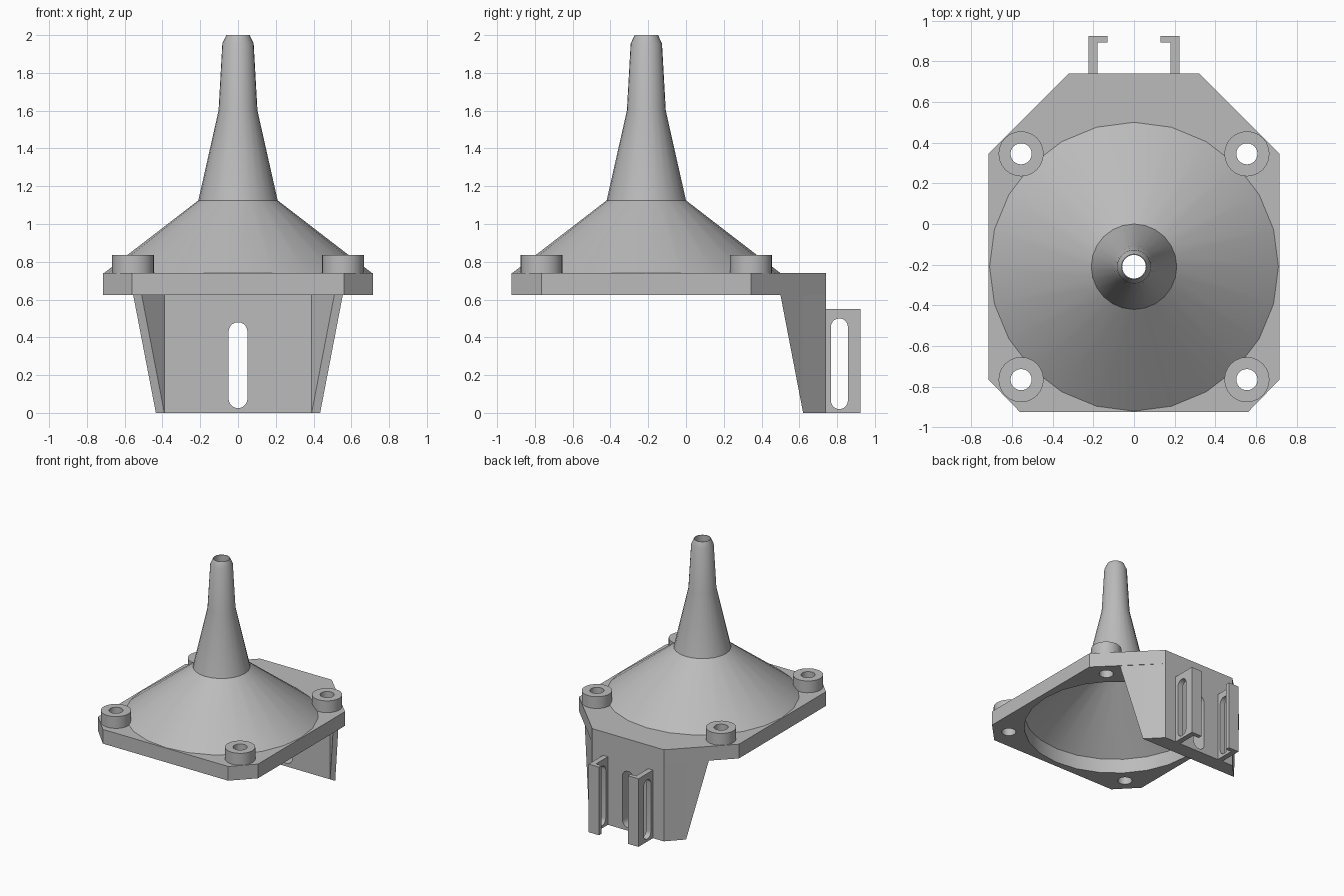
import bpy, bmesh
from math import sin, cos, pi
from mathutils import Matrix, Vector

if "Cube" in bpy.data.objects:
    bpy.data.objects.remove(bpy.data.objects["Cube"])

grey = bpy.data.materials.new("plain grey")
grey.use_nodes = True
COLOUR = (0.5, 0.5, 0.5, 1)
grey.diffuse_color = COLOUR
grey.node_tree.nodes["Principled BSDF"].inputs["Base Color"].default_value = COLOUR

PLATE_LOW, PLATE_TOP = 0.625, 0.74
AXIS_Y = -0.21          # funnel axis
SIDES = 24
WALL_IN, WALL_OUT = 0.62, 0.74


def finish(bm, name):
    bmesh.ops.recalc_face_normals(bm, faces=bm.faces)
    mesh = bpy.data.meshes.new(name)
    bm.to_mesh(mesh)
    bm.free()
    obj = bpy.data.objects.new(name, mesh)
    bpy.context.collection.objects.link(obj)
    mesh.materials.append(grey)
    bpy.ops.object.select_all(action='DESELECT')
    obj.select_set(True)
    bpy.context.view_layer.objects.active = obj
    bpy.ops.object.shade_smooth_by_angle()
    return obj


def circle(cx, cy, r, n=SIDES):
    return [(cx + r * cos(2 * pi * i / n), cy + r * sin(2 * pi * i / n)) for i in range(n)]


def slot(cx, low, high, r, n=10):
    """Upright rounded slot outline."""
    top = [(cx + r * cos(pi * i / n), high - r + r * sin(pi * i / n)) for i in range(n + 1)]
    return top + [(2 * cx - x, low + high - y) for x, y in top]


def extrude(name, loops, place, depth):
    """Fill the outer loop less its holes, then extrude; place maps 2D to 3D."""
    bm = bmesh.new()
    edges = []
    for loop in loops:
        verts = [bm.verts.new(place(*p)) for p in loop]
        edges += [bm.edges.new((verts[i - 1], verts[i])) for i in range(len(verts))]
    bmesh.ops.triangle_fill(bm, edges=edges, use_beauty=True, use_dissolve=False)
    out = bmesh.ops.extrude_face_region(bm, geom=bm.faces[:], use_keep_orig=True)
    moved = [g for g in out["geom"] if isinstance(g, bmesh.types.BMVert)]
    bmesh.ops.translate(bm, verts=moved, vec=Vector(depth))
    return finish(bm, name)


def mirrored(half):
    return half + [(-x, y) for x, y in reversed(half)]


# Base plate with funnel mouth and screw holes
corners = [(sx * 0.555, y) for sx in (-1, 1) for y in (-0.765, 0.345)]
outline = mirrored([(0.56, -0.925), (0.715, -0.765), (0.715, 0.345), (0.32, WALL_OUT)])
holes = [circle(x, y, 0.052) for x, y in corners]
extrude("base_plate", [outline, circle(0, AXIS_Y, 0.67)] + holes,
        lambda x, y: (x, y, PLATE_LOW), (0, 0, PLATE_TOP - PLATE_LOW))

# Screw bosses
for x, y in corners:
    extrude("screw_boss", [circle(x, y, 0.111), circle(x, y, 0.052)],
            lambda u, v: (u, v, PLATE_TOP), (0, 0, 0.095))

# Funnel and nozzle: one hollow turned shell
profile = [(0.71, PLATE_TOP), (0.21, 1.125), (0.103, 1.6), (0.083, 1.955), (0.062, 2.0),
           (0.058, 2.0), (0.06, 1.6), (0.165, 1.125), (0.67, PLATE_TOP)]
bm = bmesh.new()
rings = [[bm.verts.new((x, y, z)) for x, y in circle(0, AXIS_Y, r)] for r, z in profile]
for a, b in zip(rings, rings[1:] + rings[:1]):
    for i in range(SIDES):
        bm.faces.new((a[i - 1], a[i], b[i], b[i - 1]))
finish(bm, "funnel")

# Back wall: slotted middle with solid chamfered ends
extrude("back_wall", [[(-0.32, 0), (0.32, 0), (0.32, PLATE_LOW), (-0.32, PLATE_LOW)],
                      slot(0, 0.025, 0.48, 0.05)],
        lambda x, z: (x, WALL_IN, z), (0, WALL_OUT - WALL_IN, 0))

for side, s in (("left", 1), ("right", -1)):
    extrude(side + "_wall_end", [[(s * 0.32, WALL_IN), (s * 0.435, WALL_IN), (s * 0.32, WALL_OUT)]],
            lambda x, y: (x, y, 0), (0, 0, PLATE_LOW))

    # Tapered diagonal gusset under the plate
    extrude(side + "_gusset", [[(0.0, 0.0), (0.12, PLATE_LOW), (0.0, PLATE_LOW)]],
            lambda u, z: (s * (0.435 + u), WALL_IN - u, z), (-s * 0.045, 0, 0))

    # Slotted hook arm and its inward lip
    extrude(side + "_hook_arm", [[(WALL_OUT, 0), (0.925, 0), (0.925, 0.55), (WALL_OUT, 0.55)],
                                 slot(0.812, 0.02, 0.5, 0.045)],
            lambda y, z: (s * 0.18, y, z), (s * 0.043, 0, 0))
    extrude(side + "_hook_lip", [[(s * 0.13, 0.892), (s * 0.18, 0.892), (s * 0.18, 0.925), (s * 0.13, 0.925)]],
            lambda x, y: (x, y, 0), (0, 0, 0.55))
